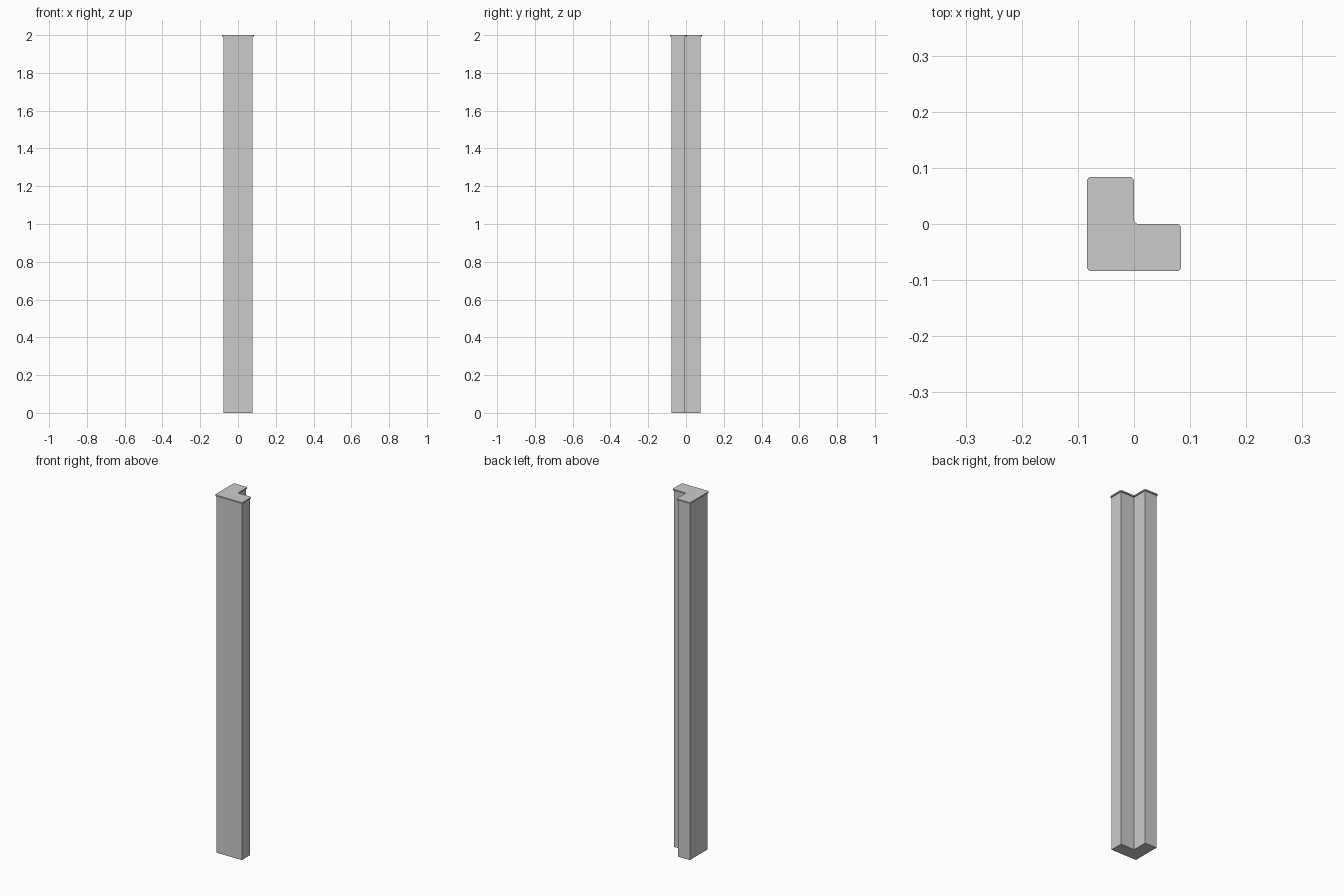
import bpy, bmesh

if "Cube" in bpy.data.objects:
    bpy.data.objects.remove(bpy.data.objects["Cube"])

def l_outline(half, notch):
    return [(-half, -half), (notch, -half), (half, -half), (half, notch),
            (notch, notch), (notch, half), (-half, half), (-half, notch)]

def l_prism(name, half, notch, z0, z1, radius=0.0, rim=0.0):
    """L-shaped prism made of three rectangles, optionally with rounded corners and chamfered top."""
    bm = bmesh.new()
    v = [bm.verts.new((x, y, z0)) for x, y in l_outline(half, notch)]
    if radius:
        faces = [bm.faces.new([v[i] for i in (0, 2, 3, 4, 5, 6)])]
        for i in (1, 7):
            bm.verts.remove(v[i])
    else:
        faces = [bm.faces.new([v[i] for i in q])
                 for q in ((0, 1, 4, 7), (1, 2, 3, 4), (7, 4, 5, 6))]
    # keep the base faces so the post is closed underneath
    ext = bmesh.ops.extrude_face_region(bm, geom=faces, use_keep_orig=True)
    top = [g for g in ext["geom"] if isinstance(g, bmesh.types.BMVert)]
    bmesh.ops.translate(bm, verts=top, vec=(0, 0, z1 - z0))
    bmesh.ops.recalc_face_normals(bm, faces=bm.faces[:])
    if radius:
        upright = [e for e in bm.edges
                   if abs(e.verts[0].co.z - e.verts[1].co.z) > (z1 - z0) * 0.5]
        bmesh.ops.bevel(bm, geom=upright, offset=radius, segments=4,
                        profile=0.5, affect='EDGES')
    if rim:
        bm.normal_update()
        top_face = [f for f in bm.faces if f.normal.z > 0.9]
        bmesh.ops.inset_region(bm, faces=top_face, thickness=rim, depth=0.0)
    mesh = bpy.data.meshes.new(name)
    bm.to_mesh(mesh)
    bm.free()
    obj = bpy.data.objects.new(name, mesh)
    bpy.context.collection.objects.link(obj)
    return obj

# Corner post with L-shaped section
l_prism("corner_post", 0.078, -0.006, 0.0, 1.999)

# Thin overhanging cap with rounded corners and a flat rim
l_prism("post_cap", 0.084, 0.0, 1.993, 2.0, radius=0.008, rim=0.007)
